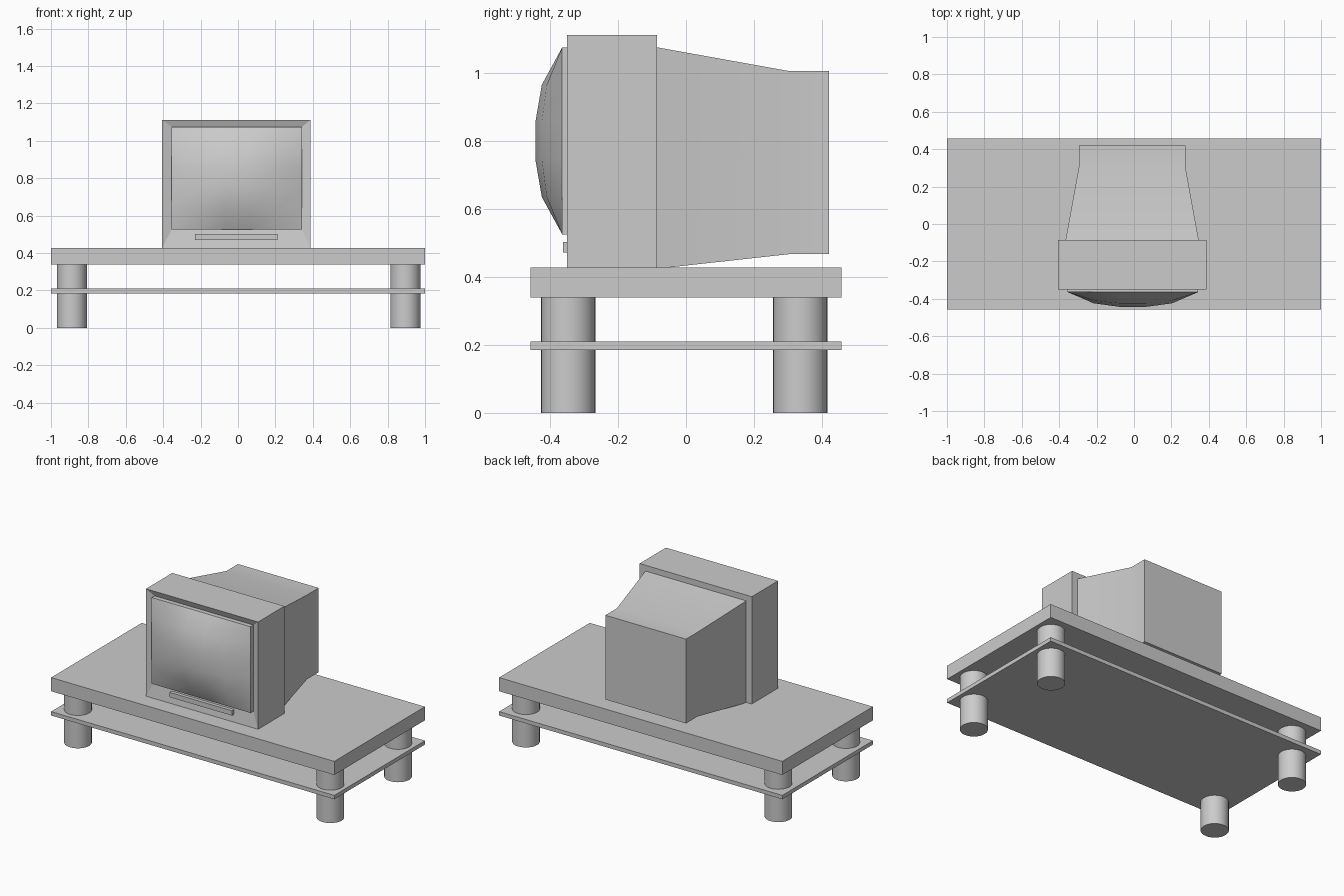
import bpy, bmesh

if "Cube" in bpy.data.objects:
    bpy.data.objects.remove(bpy.data.objects["Cube"])

def finish(name, bm, smooth=None):
    bmesh.ops.recalc_face_normals(bm, faces=bm.faces[:])
    me = bpy.data.meshes.new(name)
    bm.to_mesh(me)
    bm.free()
    ob = bpy.data.objects.new(name, me)
    bpy.context.collection.objects.link(ob)
    if smooth:
        bpy.ops.object.select_all(action='DESELECT')
        ob.select_set(True)
        bpy.context.view_layer.objects.active = ob
        bpy.ops.object.shade_smooth_by_angle(angle=smooth)
    return ob

def loft(name, sections, smooth=None):
    """Rectangles (y, x0, x1, z0, z1) joined in order and capped."""
    bm = bmesh.new()
    rings = [[bm.verts.new(p) for p in ((a, y, c), (b, y, c), (b, y, d), (a, y, d))]
             for y, a, b, c, d in sections]
    for r, s in zip(rings, rings[1:]):
        for i in range(4):
            j = (i + 1) % 4
            bm.faces.new((r[i], r[j], s[j], s[i]))
    bm.faces.new(rings[0])
    bm.faces.new(rings[-1])
    return finish(name, bm, smooth)

def box(name, x0, x1, y0, y1, z0, z1):
    return loft(name, [(y0, x0, x1, z0, z1), (y1, x0, x1, z0, z1)])

# Stand: thick top, thin shelf, four round legs
box("table_top", -1, 1, -0.457, 0.457, 0.34, 0.427)
box("shelf", -1, 1, -0.457, 0.457, 0.185, 0.21)
for side, x in (("left", -0.888), ("right", 0.895)):
    for end, y in (("front", -0.346), ("back", 0.336)):
        bpy.ops.mesh.primitive_cylinder_add(vertices=32, radius=0.08, depth=0.34,
                                            location=(x, y, 0.17))
        bpy.context.object.name = f"{end}_{side}_leg"
        bpy.ops.object.shade_smooth_by_angle(angle=0.6)

# Television front housing, its face sloping in slightly towards the screen
SX0, SX1, SZ0, SZ1 = -0.355, 0.343, 0.525, 1.075
loft("front_housing", [(-0.335, SX0, SX1, SZ0, SZ1),
                       (-0.35, -0.405, 0.387, 0.427, 1.112),
                       (-0.085, -0.405, 0.387, 0.427, 1.112)])

# Tapered rear housing
loft("rear_housing", [(-0.085, -0.366, 0.346, 0.424, 1.075),
                      (0.305, -0.295, 0.275, 0.467, 1.005),
                      (0.421, -0.295, 0.275, 0.467, 1.005)], 0.5)

# Bulging screen: 5 x 5 grid with a short rim behind it
bulge = [0, 0.76, 1, 1, 0.76, 0]
bm = bmesh.new()
grid = [[bm.verts.new((SX0 + (SX1 - SX0) * i / 5,
                       -0.364 - 0.079 * bulge[i] * bulge[j],
                       SZ0 + (SZ1 - SZ0) * j / 5)) for j in range(6)] for i in range(6)]
for i in range(5):
    for j in range(5):
        bm.faces.new((grid[i][j], grid[i + 1][j], grid[i + 1][j + 1], grid[i][j + 1]))
rim = bmesh.ops.extrude_edge_only(bm, edges=[e for e in bm.edges if e.is_boundary])
for v in rim["geom"]:
    if isinstance(v, bmesh.types.BMVert):
        v.co.y = -0.335
bmesh.ops.holes_fill(bm, edges=[e for e in bm.edges if e.is_boundary])
finish("screen", bm, 0.7)

# Control strip below the screen
box("control_strip", -0.23, 0.21, -0.361, -0.335, 0.471, 0.502)
